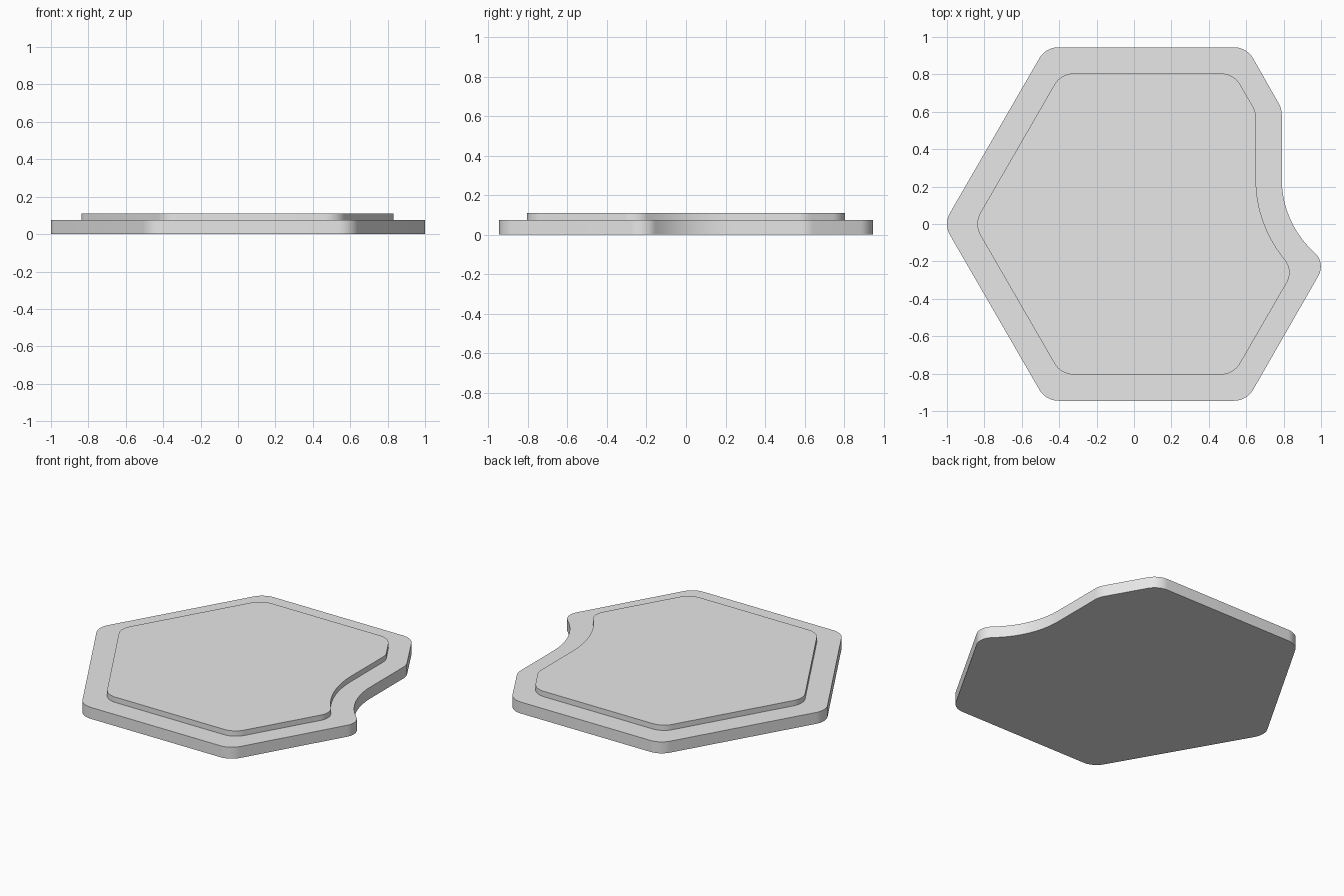
import bpy
import bmesh
from math import sin, tan, degrees, ceil
from mathutils import Vector

cube = bpy.data.objects.get("Cube")
if cube:
    bpy.data.objects.remove(cube, do_unlink=True)

grey = bpy.data.materials.new("light grey")
grey.use_nodes = True
colour = (0.8, 0.8, 0.8, 1)
grey.diffuse_color = colour
grey.node_tree.nodes["Principled BSDF"].inputs["Base Color"].default_value = colour


def rounded_outline(corners):
    """Replace each (x, y, radius) corner with a tangent arc."""
    points = []
    for i, (x, y, radius) in enumerate(corners):
        p = Vector((x, y))
        a = (Vector(corners[i - 1][:2]) - p).normalized()
        b = (Vector(corners[(i + 1) % len(corners)][:2]) - p).normalized()
        angle = a.angle(b)
        reach = radius / tan(angle / 2)
        centre = p + (a + b).normalized() * radius / sin(angle / 2)
        start, end = p + a * reach - centre, p + b * reach - centre
        sweep = start.angle(end)
        steps = ceil(degrees(sweep) / 5)
        for k in range(steps + 1):
            t = k / steps
            arc = (start * sin((1 - t) * sweep) + end * sin(t * sweep)) / sin(sweep)
            points.append(centre + arc)
    return points


def slab(name, corners, bottom, top):
    """Extrude a rounded outline between two heights."""
    bm = bmesh.new()
    face = bm.faces.new([bm.verts.new((p.x, p.y, bottom)) for p in rounded_outline(corners)])
    raised = bmesh.ops.extrude_face_region(bm, geom=[face], use_keep_orig=True)["geom"]
    verts = [v for v in raised if isinstance(v, bmesh.types.BMVert)]
    bmesh.ops.translate(bm, verts=verts, vec=(0, 0, top - bottom))
    bmesh.ops.recalc_face_normals(bm, faces=bm.faces)
    mesh = bpy.data.meshes.new(name)
    bm.to_mesh(mesh)
    bm.free()
    mesh.materials.append(grey)
    obj = bpy.data.objects.new(name, mesh)
    bpy.context.collection.objects.link(obj)
    bpy.ops.object.select_all(action="DESELECT")
    obj.select_set(True)
    bpy.context.view_layer.objects.active = obj
    bpy.ops.object.shade_smooth_by_angle()
    return obj


# Wide hexagonal base with a scooped side
slab("base_plate", [
    (-1.018, 0, 0.12), (-0.472, -0.945, 0.12), (0.603, -0.945, 0.12),
    (1.025, -0.209, 0.1), (0.79, 0.01, 0.53), (0.79, 0.616, 0.12),
    (0.603, 0.945, 0.12), (-0.472, 0.945, 0.12),
], 0, 0.075)

# Raised panel following the base outline at an even margin
slab("raised_panel", [
    (-0.856, 0, 0.12), (-0.391, -0.805, 0.12), (0.533, -0.805, 0.12),
    (0.853, -0.251, 0.105), (0.652, 0.009, 0.67), (0.652, 0.6, 0.12),
    (0.533, 0.805, 0.12), (-0.391, 0.805, 0.12),
], 0.075, 0.11)
